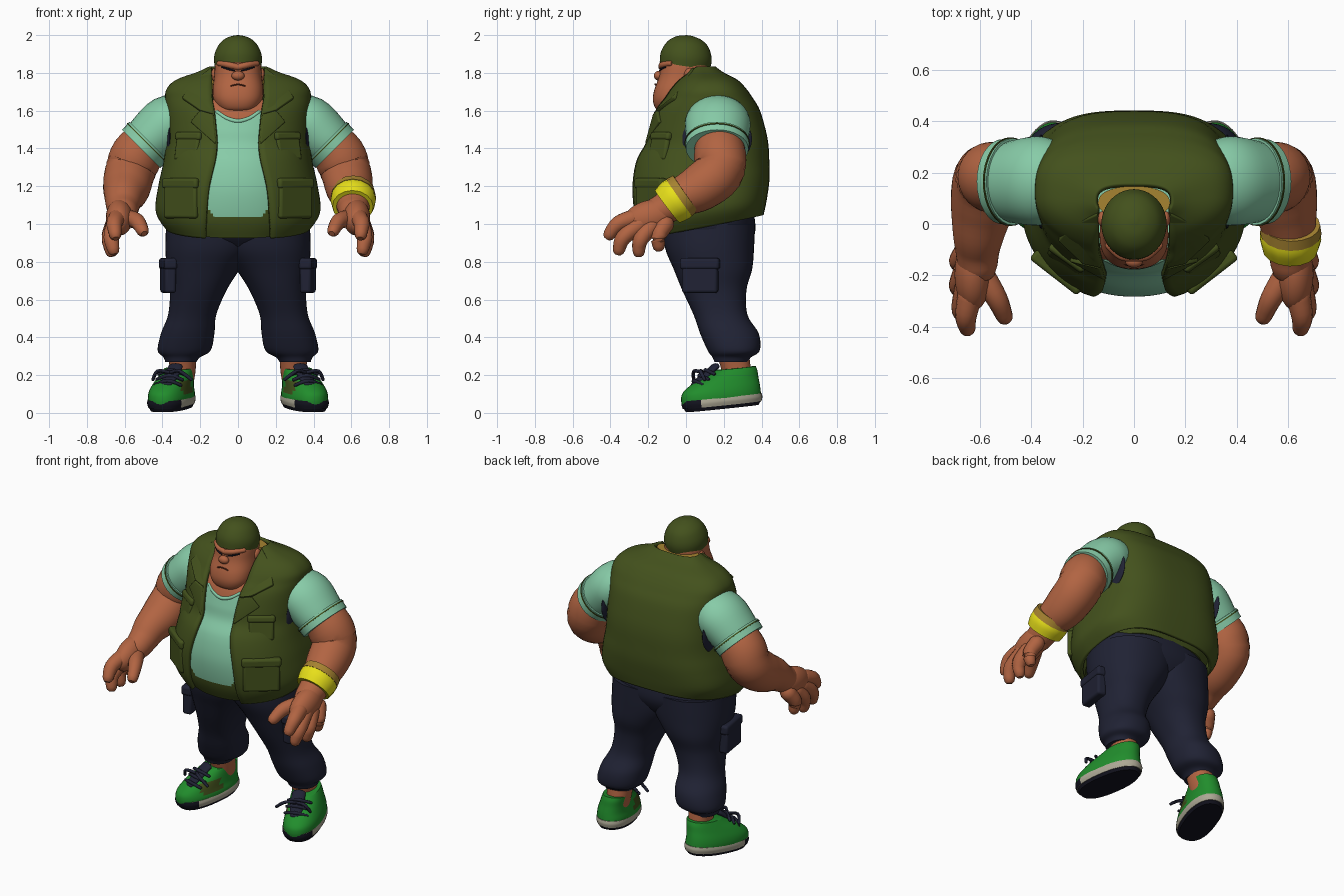
import bpy, bmesh, math
from mathutils import Matrix, Vector

cube = bpy.data.objects.get("Cube")
if cube:
    bpy.data.objects.remove(cube)


def material(name, *rgb):
    m = bpy.data.materials.new(name)
    m.use_nodes = True
    colour = [(c / 255) ** 2.2 for c in rgb] + [1]
    m.diffuse_color = colour
    m.node_tree.nodes["Principled BSDF"].inputs["Base Color"].default_value = colour
    return m


olive = material("olive", 69, 82, 34)
skin = material("skin", 176, 100, 68)
mint = material("mint", 134, 202, 166)
navy = material("navy", 37, 39, 55)
green = material("green", 38, 140, 48)
beige = material("beige", 172, 167, 148)
yellow = material("yellow", 232, 224, 32)
mustard = material("mustard", 165, 130, 52)
black = material("black", 25, 25, 35)
crease = material("crease brown", 92, 46, 32)


def finish(name, bm, mats, mirror=False, rule=None, warp=None, place=None, bevel=0, thick=0):
    """Turn a bmesh into a smooth shaded object with its colours and modifiers."""
    bmesh.ops.recalc_face_normals(bm, faces=bm.faces)
    if warp:
        for v in bm.verts:
            v.co = warp(v.co)
    if rule:
        for f in bm.faces:
            f.material_index = rule(f.calc_center_median())
    if place:
        bm.transform(place)
    me = bpy.data.meshes.new(name)
    bm.to_mesh(me)
    bm.free()
    for m in mats:
        me.materials.append(m)
    ob = bpy.data.objects.new(name, me)
    bpy.context.collection.objects.link(ob)
    bpy.ops.object.select_all(action='DESELECT')
    ob.select_set(True)
    bpy.context.view_layer.objects.active = ob
    bpy.ops.object.shade_smooth_by_angle(angle=math.radians(45))
    if thick:
        mod = ob.modifiers.new("Thickness", 'SOLIDIFY')
        mod.thickness, mod.offset = thick, 0
    if bevel:
        mod = ob.modifiers.new("Bevel", 'BEVEL')
        mod.width, mod.segments = bevel, 3
    if mirror:
        ob.modifiers.new("Mirror", 'MIRROR')


def dense(rows, k=5):
    """Smooth interpolation between rows of numbers."""
    out, last = [], len(rows) - 1
    for i in range(last):
        a, b, c, d = rows[max(i - 1, 0)], rows[i], rows[i + 1], rows[min(i + 2, last)]
        for j in range(k):
            t = j / k
            out.append([q + t / 2 * (r - p + t * (2 * p - 5 * q + 4 * r - s + t * (3 * q - p - 3 * r + s)))
                        for p, q, r, s in zip(a, b, c, d)])
    return out + [list(rows[-1])]


def skin_rings(rings, closed=True):
    bm = bmesh.new()
    rows = [[bm.verts.new(p) for p in ring] for ring in rings]
    n = len(rows[0])
    for lo, hi in zip(rows, rows[1:]):
        for i in range(n if closed else n - 1):
            j = (i + 1) % n
            bm.faces.new((lo[i], lo[j], hi[j], hi[i]))
    if closed:
        bm.faces.new(rows[0])
        bm.faces.new(rows[-1])
    return bm


def oval(z, x0, x1, y0, y1, front, back, angles):
    """Rounded outline, with its own squareness at the front and at the back."""
    points = []
    for a in angles:
        s, c = math.sin(a), math.cos(a)
        e = front if c > 0 else back
        points.append(((x0 + x1) / 2 + (x1 - x0) / 2 * math.copysign(abs(s) ** e, s),
                       (y0 + y1) / 2 - (y1 - y0) / 2 * math.copysign(abs(c) ** e, c), z))
    return points


def loft(name, rows, mats, front=.9, back=.9, n=40, k=5, **opts):
    """Stack of ovals; rows are z, x0, x1, y0, y1 or z, half width, y0, y1."""
    rows = [r if len(r) == 5 else (r[0], -r[1], *r[1:]) for r in rows]
    turn = [2 * math.pi * i / n for i in range(n)]
    finish(name, skin_rings([oval(*r, front, back, turn) for r in dense(rows, k)]), mats, **opts)


def tube(name, pts, mat, wide=1, n=20, rounded=True, **opts):
    """Limb along points x, y, z, radius."""
    rows = [(Vector(p[:3]), p[3]) for p in dense(pts, 4)]
    d0, d1 = ((rows[i + 1][0] - rows[i][0]).normalized() for i in (0, -2))
    if rounded:
        (p, r), (q, s) = rows[0], rows[-1]
        rows = ([(p - d0 * r * h, r * w) for h, w in ((.85, .5), (.5, .85))] + rows
                + [(q + d1 * s * h, s * w) for h, w in ((.5, .85), (.85, .5))])
    rings = []
    for i, (p, r) in enumerate(rows):
        d = (rows[min(i + 1, len(rows) - 1)][0] - rows[max(i - 1, 0)][0]).normalized()
        side = d.cross(Vector((0, 0, 1))).normalized()
        up = side.cross(d)
        turn = [2 * math.pi * j / n for j in range(n)]
        rings.append([p + side * r * wide * math.cos(a) + up * r * math.sin(a) for a in turn])
    finish(name, skin_rings(rings), [mat], **opts)


def ball(name, centre, radii, mat, tilt=0, **opts):
    bm = bmesh.new()
    bmesh.ops.create_uvsphere(bm, u_segments=24, v_segments=16, radius=1)
    bm.transform(Matrix.Translation(centre) @ Matrix.Rotation(tilt, 4, 'X') @ Matrix.Diagonal((*radii, 1)))
    finish(name, bm, [mat], **opts)


def block(name, centre, parts, mat, turn, lean=0):
    """Mirrored pocket; parts are a name, a height offset and a size."""
    place = Matrix.Translation(centre) @ Matrix.Rotation(turn, 4, 'Z') @ Matrix.Rotation(lean, 4, 'X')
    for part, lift, size in parts:
        bm = bmesh.new()
        bmesh.ops.create_cube(bm, size=1)
        bm.transform(place @ Matrix.Translation((0, 0, lift)) @ Matrix.Diagonal((*size, 1)))
        finish(name + part, bm, [mat], mirror=True, bevel=.015)


# Torso: height, half width, front, back, half opening of the vest
body = [(.97, .375, -.225, .4, .17), (1.06, .425, -.265, .415, .168), (1.2, .41, -.283, .43, .155),
        (1.33, .383, -.255, .43, .122), (1.42, .372, -.205, .425, .11), (1.5, .37, -.185, .41, .115),
        (1.6, .372, -.15, .38, .125), (1.66, .375, -.105, .345, .135), (1.71, .368, -.07, .31, .138),
        (1.755, .32, -.03, .265, .138), (1.795, .21, .015, .19, .138), (1.825, .145, .035, .15, .138)]
FRONT, BACK = .93, .66


def hem(co):
    return Vector((co.x, co.y, co.z + .2 * co.y * max(0, (1.3 - co.z) / .33)))


def shirt_colour(c):
    if c.z > 1.545 + 4 * c.x ** 2 and c.y < 0:
        return 1
    waist = 1.2 if c.y > 0 else 1.03 + 12 * max(0, abs(c.x) - .09) ** 2
    return 2 if c.z < waist else 0


loft("shirt_torso", [(z, w - .035, f, b - .04) for z, w, f, b, o in body[:8]], [mint, skin, olive],
     front=FRONT, back=BACK, n=160, k=9, warp=hem, rule=shirt_colour)
tube("neckline", [(-.11, -.137, 1.593, .01), (-.06, -.157, 1.56, .011), (0, -.168, 1.545, .011),
                  (.06, -.157, 1.56, .011), (.11, -.137, 1.593, .01)], mint, n=10)

vest_rings = []
for z, w, f, b, o in dense(body, 6):
    start = math.asin(min(1, o / w) ** (1 / FRONT))
    sweep = [start + (2 * math.pi - 2 * start) * i / 64 for i in range(65)]
    vest_rings.append(oval(z, -w, w, f - .012, b, FRONT, BACK, sweep))
finish("vest", skin_rings(vest_rings, closed=False), [olive], warp=hem, thick=.022)

# Vest details
flaps = {"collar": [(.14, .045, 1.825), (.24, 0, 1.75), (.295, -.06, 1.665), (.2, -.15, 1.6), (.13, -.165, 1.58)],
         "lapel": [(.13, -.165, 1.58), (.2, -.15, 1.6), (.25, -.135, 1.54), (.115, -.21, 1.42)]}
for part, corners in flaps.items():
    flap = bmesh.new()
    flap.faces.new([flap.verts.new(p) for p in corners])
    finish(part, flap, [olive], mirror=True, thick=.022, bevel=.006)
block("chest_pocket", (.265, -.138, 1.405), [("", 0, (.15, .035, .14)), ("_flap", .06, (.165, .045, .045))],
      olive, .62, -.2)
block("lower_pocket", (.3, -.188, 1.13), [("", 0, (.22, .04, .2)), ("_flap", .085, (.235, .05, .055))], olive, .66)
ball("armhole_lining", (.362, .165, 1.45), (.022, .185, .15), navy, mirror=True)
loft("collar_lining", [(1.7, .14, .02, .147), (1.76, .14, .02, .147), (1.822, .14, .02, .147)], [mustard])

# Head
loft("head", [(1.59, .06, -.125, 0), (1.61, .1, -.16, .04), (1.655, .128, -.175, .07), (1.71, .134, -.168, .09),
              (1.78, .126, -.143, .12), (1.85, .12, -.13, .125), (1.93, .1, -.1, .1)], [skin], front=.82)
ball("nose", (0, -.146, 1.785), (.034, .024, .025), skin)
ball("ear", (.124, .02, 1.79), (.018, .03, .035), skin, mirror=True)
tube("brow", [(0, -.13, 1.83, .016), (.05, -.124, 1.842, .017), (.1, -.083, 1.85, .014)], skin, mirror=True)
tube("eye", [(.02, -.139, 1.812, .004), (.05, -.132, 1.82, .005), (.085, -.108, 1.83, .004)], black, mirror=True)
tube("mouth", [(-.07, -.145, 1.715, .004), (0, -.163, 1.74, .004), (.07, -.145, 1.715, .004)], crease)
tilt = Matrix.Translation((0, 0, 1.86)) @ Matrix.Rotation(-.15, 4, 'X')
loft("beanie", [(-.025, .124, -.137, .131), (.02, .127, -.14, .134), (.06, .117, -.13, .124),
                (.1, .093, -.105, .1), (.127, .055, -.065, .06), (.139, .012, -.015, .01)],
     [olive], front=1, back=1, place=tilt)

# Arms
tube("sleeve", [(.3, .17, 1.545, .135), (.37, .168, 1.53, .15), (.45, .165, 1.46, .142), (.5, .165, 1.41, .13)],
     mint, wide=1.16, n=32, rounded=False, mirror=True)
tube("sleeve_cuff", [(.472, .165, 1.438, .146), (.512, .165, 1.398, .143)], mint, wide=1.16, n=32,
     rounded=False, mirror=True)
tube("cuff_stitch", [(.479, .165, 1.431, .149), (.484, .165, 1.426, .149)], olive, wide=1.16, n=32,
     rounded=False, mirror=True)
tube("arm", [(.46, .165, 1.45, .12), (.535, .18, 1.365, .138), (.573, .17, 1.27, .133), (.59, .07, 1.19, .125),
             (.605, -.03, 1.14, .103), (.61, -.1, 1.09, .087), (.61, -.16, 1.06, .078)], skin, n=28, mirror=True)
tube("bracelet", [(.612, -.015, 1.155, .112), (.61, -.055, 1.126, .12), (.608, -.1, 1.092, .108)], yellow,
     n=16, rounded=False)
tube("bracelet_rim", [(.612, -.002, 1.164, .114), (.611, -.036, 1.14, .12)], mustard, n=16, rounded=False)

# Hands
ball("palm", (.628, -.195, 1.035), (.072, .148, .09), skin, tilt=.3, mirror=True)
fingers = {"index": [(.64, -.28, 1.03), (.655, -.36, 1.0), (.65, -.405, .945)],
           "middle": [(.65, -.24, 1.0), (.67, -.33, .93), (.66, -.355, .865)],
           "ring": [(.655, -.18, .99), (.68, -.24, .92), (.67, -.25, .855)],
           "little": [(.655, -.11, 1.0), (.68, -.145, .94), (.675, -.145, .885)],
           "thumb": [(.59, -.2, 1.03), (.535, -.29, 1.015), (.505, -.36, .965)]}
for part, path in fingers.items():
    tube(part + "_finger", [(*p, r) for p, r in zip(path, (.048, .042, .033))], skin, n=14, mirror=True)

# Trousers
loft("trouser_hips", [(.78, .05, .05, .22), (.85, .17, -.04, .31), (.95, .37, -.14, .365), (1.06, .37, -.15, .36)],
     [navy])
loft("trouser_leg", [(.27, .22, .385, .15, .33), (.295, .2, .395, .14, .345), (.33, .145, .425, .115, .39),
                     (.42, .125, .408, .075, .385), (.52, .115, .37, .04, .325), (.65, .06, .36, -.02, .32),
                     (.76, -.01, .375, -.065, .35), (.87, -.09, .385, -.11, .36), (1, -.12, .38, -.13, .365)],
     [navy], mirror=True)
block("cargo_pocket", (.37, .075, .72), [("", 0, (.06, .19, .17)), ("_flap", .07, (.07, .21, .06))], navy, -.15)
loft("ankle", [(.16, .235, .36, .2, .35), (.22, .225, .36, .19, .345), (.3, .22, .37, .165, .335)], [skin],
     mirror=True)

# Shoes, built straight and then turned outwards with the heel raised
foot = dict(mirror=True, place=Matrix.Translation((.348, .2, .024)) @ Matrix.Rotation(.28, 4, 'Z')
            @ Matrix.Rotation(.1, 4, 'X'))


def shoe_colour(c):
    return 1 if c.x < 0 and -.12 < c.y < .02 and .085 < c.z < .15 else 0


def midsole_colour(c):
    return 1 if c.y < -.15 else 0


loft("shoe_sole", [(0, .095, -.205, .19), (.022, .105, -.217, .205)], [black], front=.8, **foot)
loft("shoe_midsole", [(.018, .106, -.22, .207), (.04, .112, -.225, .214), (.06, .109, -.222, .212)],
     [beige, black], front=.8, rule=midsole_colour, **foot)
loft("shoe_upper", [(.035, .107, -.224, .207), (.07, .11, -.226, .208), (.105, .104, -.212, .207),
                    (.145, -.1, .088, -.155, .205), (.18, -.098, .072, -.075, .205), (.205, -.098, .06, -.02, .2)],
     [green, olive], rule=shoe_colour, **foot)
tube("shoe_tongue", [(-.01, -.145, .14, .014), (-.02, -.09, .175, .017), (-.03, -.015, .225, .017)], navy,
     wide=2.4, **foot)
for i in range(3):
    y, z = -.135 + .035 * i, .15 + .025 * i
    tube("shoe_lace", [(-.085, y + .015, z - .014, .009), (-.02, y - .01, z + .012, .01),
                       (.055, y + .015, z - .012, .009)], navy, n=8, **foot)
for mid, tip in ((-.08, -.14), (.04, .07)):
    tube("lace_bow", [(-.02, -.09, .2, .009), (mid, -.12, .21, .01), (tip, -.11, .165, .009)], navy, n=8, **foot)
